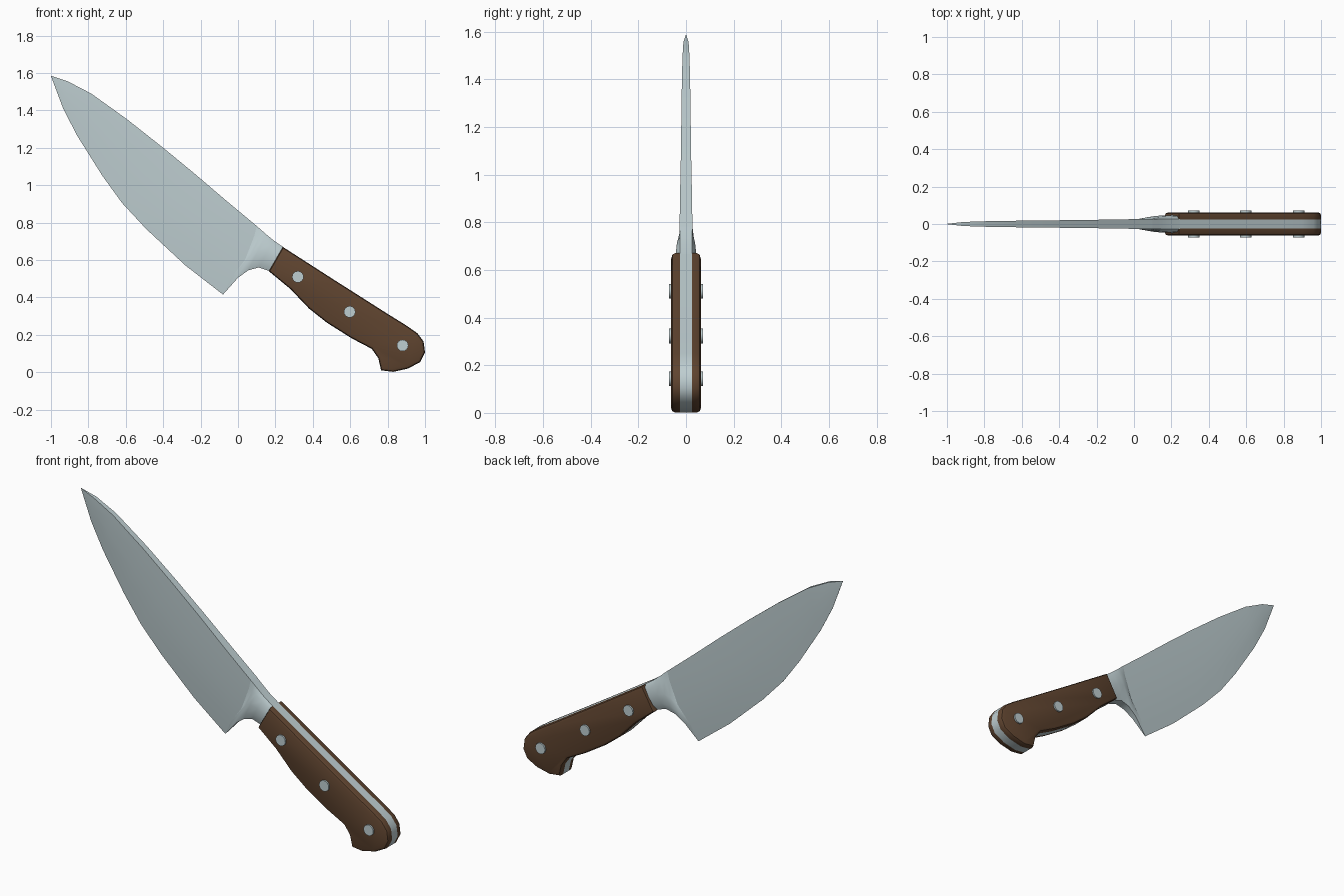
import bpy, bmesh, math
from mathutils import Vector

if "Cube" in bpy.data.objects:
    bpy.data.objects.remove(bpy.data.objects["Cube"])


def material(name, rgb):
    m = bpy.data.materials.new(name)
    m.diffuse_color = (*rgb, 1)
    m.use_nodes = True
    m.node_tree.nodes["Principled BSDF"].inputs["Base Color"].default_value = m.diffuse_color
    return m


steel = material("brushed steel", (0.52, 0.62, 0.64))
wood = material("dark wood", (0.115, 0.058, 0.029))


def finish(name, bm, mat, angle=30):
    bmesh.ops.recalc_face_normals(bm, faces=bm.faces[:])
    me = bpy.data.meshes.new(name)
    bm.to_mesh(me)
    bm.free()
    me.materials.append(mat)
    ob = bpy.data.objects.new(name, me)
    bpy.context.collection.objects.link(ob)
    bpy.ops.object.select_all(action='DESELECT')
    ob.select_set(True)
    bpy.context.view_layer.objects.active = ob
    bpy.ops.object.shade_smooth_by_angle(angle=math.radians(angle))
    return ob


def loft(name, stations, ts, mat, angle):
    """Stations: spine point, edge point, half widths at each t, bulge toward the handle."""
    bm = bmesh.new()
    rings = []
    for (ax, az), (bx, bz), ws, bulge in stations:
        side = []
        for t, w in zip(ts, ws):
            push = bulge * math.sin(math.pi * min(1, t * 1.3)) if t < 0.77 else 0
            side.append((ax + (bx - ax) * t + 0.77 * push, w,
                         az + (bz - az) * t - 0.64 * push))
        ring = side + [(x, -y, z) for x, y, z in reversed(side)]
        rings.append([bm.verts.new(p) for p in ring])
    n = len(rings[0])
    for a, b in zip(rings, rings[1:]):
        for i in range(n):
            j = (i + 1) % n
            bm.faces.new((a[i], a[j], b[j], b[i]))
    bm.faces.new(rings[0])
    bm.faces.new(rings[-1])
    bmesh.ops.remove_doubles(bm, verts=bm.verts[:], dist=0.0004)
    return finish(name, bm, mat, angle)


# Blade: flat spine, soft ridge, thin cutting edge
def bw(w):
    return (w, w * 0.97, w * 0.8, w * 0.42, 0.0005)


T = (0, 0.12, 0.45, 0.77, 1)
heel = ((0.10, 0.782), (-0.08, 0.415), bw(0.027), 0.025)
blade = [
    ((-1.0, 1.585), (-1.0, 1.583), bw(0.001), 0),
    ((-0.91, 1.555), (-0.935, 1.41), bw(0.011), 0),
    ((-0.785, 1.49), (-0.86, 1.265), bw(0.015), 0),
    ((-0.59, 1.35), (-0.725, 1.05), bw(0.018), 0),
    ((-0.40, 1.20), (-0.62, 0.905), bw(0.020), 0),
    ((-0.23, 1.06), (-0.49, 0.765), bw(0.022), 0),
    ((-0.06, 0.915), (-0.28, 0.57), bw(0.025), 0),
    heel]
loft("blade", blade, T, steel, 20)

# Bolster: swells from the blade heel to the handle
bolster = [
    heel,
    ((0.125, 0.76), (0.0, 0.505), (0.026, 0.034, 0.036, 0.028, 0.015), 0.01),
    ((0.15, 0.738), (0.055, 0.545), (0.026, 0.038, 0.042, 0.037, 0.022), 0),
    ((0.19, 0.705), (0.11, 0.56), (0.026, 0.041, 0.046, 0.041, 0.025), 0),
    ((0.245, 0.667), (0.17, 0.54), (0.026, 0.042, 0.047, 0.042, 0.025), 0)]
loft("bolster", bolster, T, steel, 35)

# Handle outline shared by the tang and the two scales
outline = [(0.24, 0.67), (0.52, 0.49), (0.80, 0.312), (0.90, 0.25), (0.96, 0.208),
           (0.992, 0.165), (1.0, 0.105), (0.975, 0.055), (0.91, 0.02),
           (0.83, 0.002), (0.765, 0.01), (0.75, 0.075), (0.715, 0.125),
           (0.61, 0.18), (0.475, 0.265), (0.38, 0.34), (0.28, 0.445), (0.165, 0.54)]


def slab(name, y0, y1, mat, bevel=0):
    bm = bmesh.new()
    a = [bm.verts.new((x, y0, z)) for x, z in outline]
    b = [bm.verts.new((x, y1, z)) for x, z in outline]
    bm.faces.new(a)
    outer = bm.faces.new(b)
    n = len(a)
    for i in range(n):
        j = (i + 1) % n
        bm.faces.new((a[i], a[j], b[j], b[i]))
    bmesh.ops.recalc_face_normals(bm, faces=bm.faces[:])
    if bevel:
        bmesh.ops.bevel(bm, geom=list(outer.edges), offset=bevel, segments=2,
                        profile=0.5, affect='EDGES')
    return finish(name, bm, mat, 40)


slab("tang", -0.025, 0.025, steel)
for side, s in (("front", -1), ("back", 1)):
    slab(side + "_handle_scale", 0.025 * s, 0.062 * s, wood, 0.016)

# Rivets through the handle
for i, (x, z) in enumerate([(0.32, 0.51), (0.597, 0.323), (0.88, 0.143)]):
    bm = bmesh.new()
    bmesh.ops.create_cone(bm, cap_ends=True, segments=16, radius1=0.031,
                          radius2=0.031, depth=0.142)
    for v in bm.verts:
        v.co = Vector((x + v.co.x, v.co.z, z + v.co.y))
    finish("rivet_%d" % (i + 1), bm, steel)
